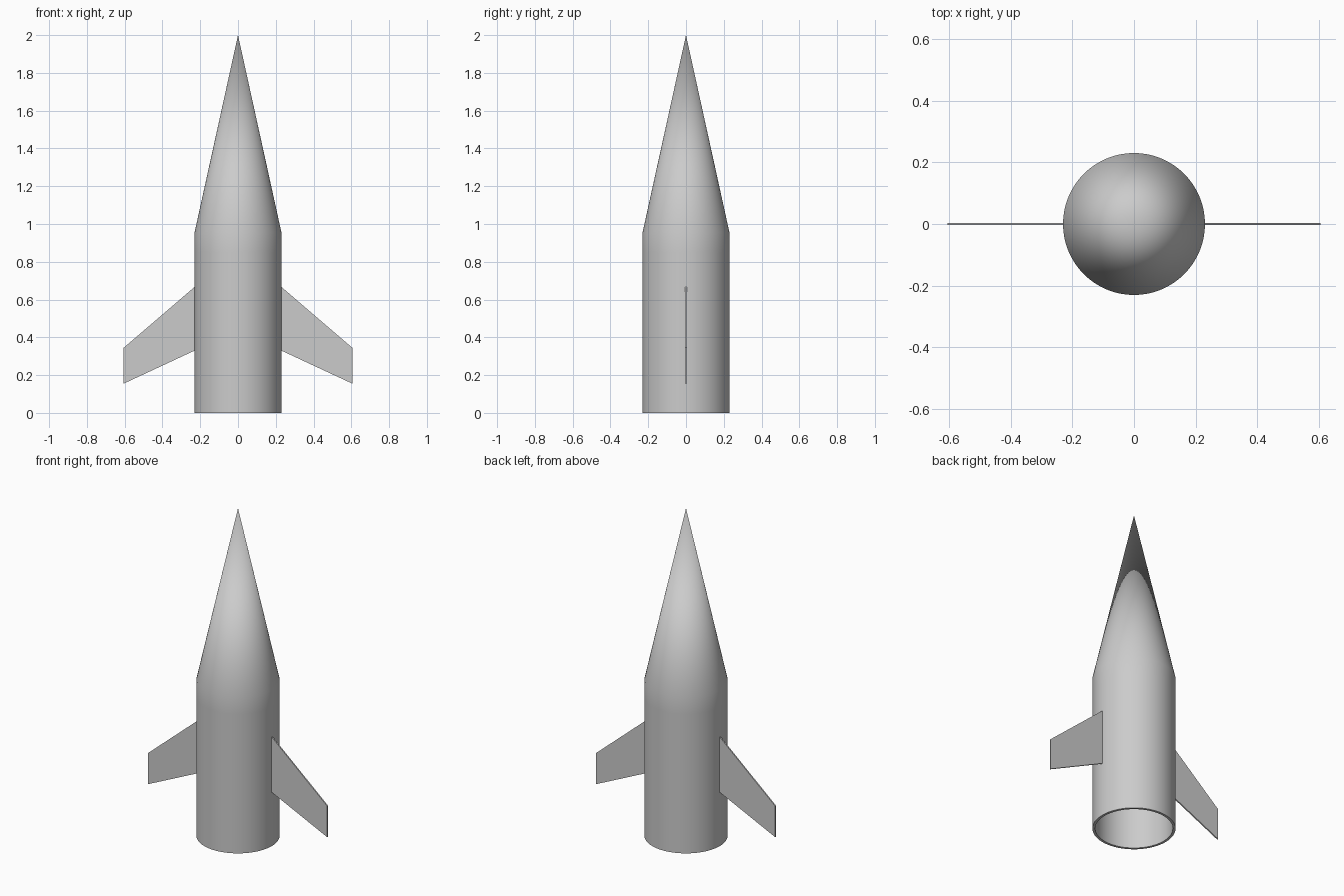
import bpy, bmesh
from math import sin, cos, tau, radians

cube = bpy.data.objects.get("Cube")
if cube:
    bpy.data.objects.remove(cube, do_unlink=True)

R, WALL, SEAM, SHOULDER, SIDES = 0.23, 0.015, 0.85, 0.955, 64

grey = bpy.data.materials.new("light_grey")
grey.use_nodes = True
grey.diffuse_color = (0.6, 0.6, 0.6, 1)
grey.node_tree.nodes["Principled BSDF"].inputs["Base Color"].default_value = (0.6, 0.6, 0.6, 1)


def finish(name, bm):
    bmesh.ops.recalc_face_normals(bm, faces=bm.faces)
    mesh = bpy.data.meshes.new(name)
    bm.to_mesh(mesh)
    bm.free()
    mesh.materials.append(grey)
    ob = bpy.data.objects.new(name, mesh)
    bpy.context.collection.objects.link(ob)
    return ob


def lathe(name, profile, closed=False):
    """Turn a (radius, height) profile around z; radius 0 makes a point."""
    bm = bmesh.new()
    rings = []
    for r, z in profile:
        count = SIDES if r else 1
        rings.append([bm.verts.new((r * cos(tau * i / SIDES), r * sin(tau * i / SIDES), z))
                      for i in range(count)])
    pairs = list(zip(rings, rings[1:]))
    if closed:
        pairs.append((rings[-1], rings[0]))
    for a, b in pairs:
        for i in range(SIDES):
            j = (i + 1) % SIDES
            quad = [a[i % len(a)], a[j % len(a)], b[j % len(b)], b[i % len(b)]]
            bm.faces.new(list(dict.fromkeys(quad)))
    ob = finish(name, bm)
    bpy.ops.object.select_all(action='DESELECT')
    ob.select_set(True)
    bpy.context.view_layer.objects.active = ob
    bpy.ops.object.shade_smooth_by_angle(angle=radians(30))
    return ob


def fin(name, side):
    """Thin swept plate, its root set into the tube wall."""
    root = R - WALL / 2
    outline = [(root, 0.333), (0.605, 0.155), (0.605, 0.345), (root, 0.673)]
    bm = bmesh.new()
    face = bm.faces.new([bm.verts.new((side * x, -0.004, z)) for x, z in outline])
    new = bmesh.ops.extrude_face_region(bm, geom=[face])["geom"]
    bmesh.ops.translate(bm, vec=(0, 0.008, 0),
                        verts=[v for v in new if isinstance(v, bmesh.types.BMVert)])
    return finish(name, bm)


# Open-ended hollow body
lathe("body_tube", [(R, 0), (R, SEAM), (R - WALL, SEAM), (R - WALL, 0)], closed=True)

# Nose with a straight shoulder and a closed base
lathe("nose_cone", [(0, SEAM), (R, SEAM), (R, SHOULDER), (0, 2)])

# Pair of fins
fin("left_fin", 1)
fin("right_fin", -1)
